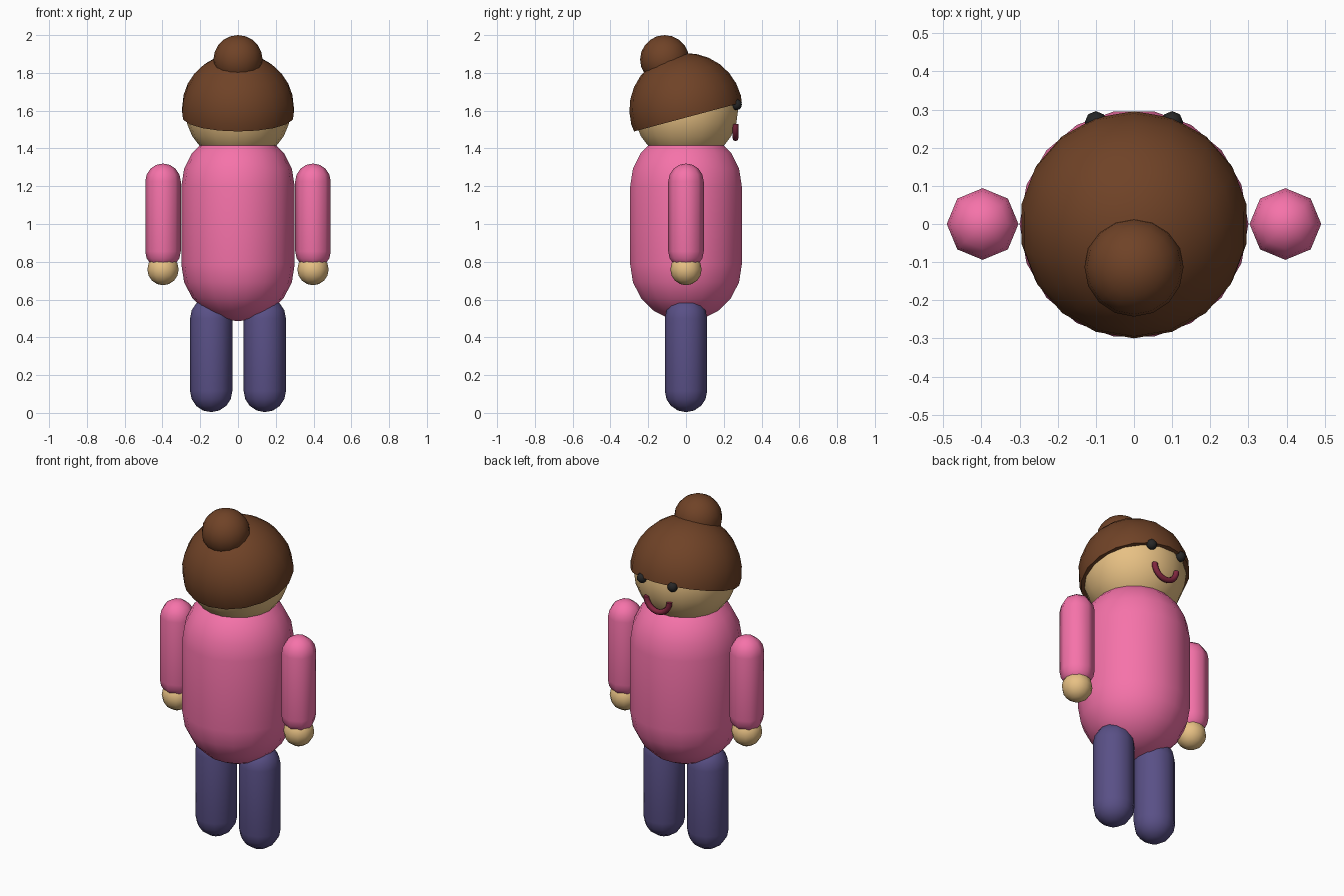
import bpy, bmesh
from math import sin, cos, pi, radians
from mathutils import Matrix, Vector

if "Cube" in bpy.data.objects:
    bpy.data.objects.remove(bpy.data.objects["Cube"])


def material(name, rgb):
    m = bpy.data.materials.new(name)
    m.diffuse_color = (*rgb, 1)
    m.use_nodes = True
    m.node_tree.nodes["Principled BSDF"].inputs["Base Color"].default_value = m.diffuse_color
    return m


PINK = material("pink cloth", (0.92, 0.17, 0.40))
SKIN = material("skin", (0.80, 0.53, 0.23))
HAIR = material("brown hair", (0.16, 0.055, 0.02))
NAVY = material("purple cloth", (0.10, 0.08, 0.24))
DARK = material("eye black", (0.02, 0.02, 0.02))
LIP = material("lip red", (0.22, 0.02, 0.05))


def finish(bm, name, mat, loc, tilt=0):
    bmesh.ops.recalc_face_normals(bm, faces=bm.faces)
    me = bpy.data.meshes.new(name)
    bm.to_mesh(me)
    bm.free()
    me.materials.append(mat)
    ob = bpy.data.objects.new(name, me)
    bpy.context.collection.objects.link(ob)
    ob.location = loc
    ob.rotation_euler.x = tilt
    bpy.ops.object.select_all(action='DESELECT')
    ob.select_set(True)
    bpy.context.view_layer.objects.active = ob
    bpy.ops.object.shade_smooth_by_angle(angle=radians(50))
    return ob


def capsule(name, mat, x, y, r, z0, z1, segs, steps):
    """Upright capsule with cap centres at z0 and z1 (equal = ball)."""
    prof = [(r * sin(pi / 2 * i / steps), z0 - r * cos(pi / 2 * i / steps)) for i in range(steps + 1)]
    top = [(p, z0 + z1 - z) for p, z in reversed(prof)]
    prof += top if z1 > z0 else top[1:]
    bm = bmesh.new()
    vs = [bm.verts.new((p, 0, z)) for p, z in prof]
    es = [bm.edges.new(e) for e in zip(vs, vs[1:])]
    bmesh.ops.spin(bm, geom=vs + es, cent=(0, 0, 0), axis=(0, 0, 1), angle=2 * pi, steps=segs)
    bmesh.ops.remove_doubles(bm, verts=bm.verts, dist=1e-4)
    return finish(bm, name, mat, (x, y, 0))


# torso and head
capsule("torso", PINK, 0, 0, 0.30, 0.785, 1.20, 18, 5)
capsule("head", SKIN, 0, 0, 0.28, 1.605, 1.605, 18, 6)

# hair cap: tilted ball cut just under its middle
bm = bmesh.new()
bmesh.ops.create_uvsphere(bm, u_segments=18, v_segments=14, radius=0.30)
cut = bmesh.ops.bisect_plane(bm, geom=bm.verts[:] + bm.edges[:] + bm.faces[:],
                             plane_co=(0, 0, -0.04), plane_no=(0, 0, 1), clear_inner=True)
rim = [e for e in cut["geom_cut"] if isinstance(e, bmesh.types.BMEdge)]
bmesh.ops.edgeloop_fill(bm, edges=rim)
finish(bm, "hair", HAIR, (0, 0, 1.605), radians(15))
capsule("hair_bun", HAIR, 0, -0.113, 0.13, 1.87, 1.87, 16, 5)

# limbs and eyes, mirrored
for s, side in ((-1, "left"), (1, "right")):
    capsule(side + "_arm", PINK, s * 0.397, 0, 0.094, 0.855, 1.226, 8, 4)
    capsule(side + "_hand", SKIN, s * 0.397, 0, 0.083, 0.759, 0.759, 12, 4)
    capsule(side + "_leg", NAVY, s * 0.142, 0, 0.112, 0.116, 0.50, 12, 4)
    capsule(side + "_eye", DARK, s * 0.100, 0.267, 0.029, 1.632, 1.632, 8, 3)

# smiling mouth: ring section swept along half a circle
bm = bmesh.new()
ring = bmesh.ops.create_circle(bm, cap_ends=True, segments=8, radius=0.016,
                               matrix=Matrix.Translation((0.075, 0, 0)))
out = bmesh.ops.spin(bm, geom=bm.faces[:], cent=(0, 0, 0), axis=(0, 1, 0), angle=pi, steps=12)
finish(bm, "mouth", LIP, (0, 0.262, 1.53))
